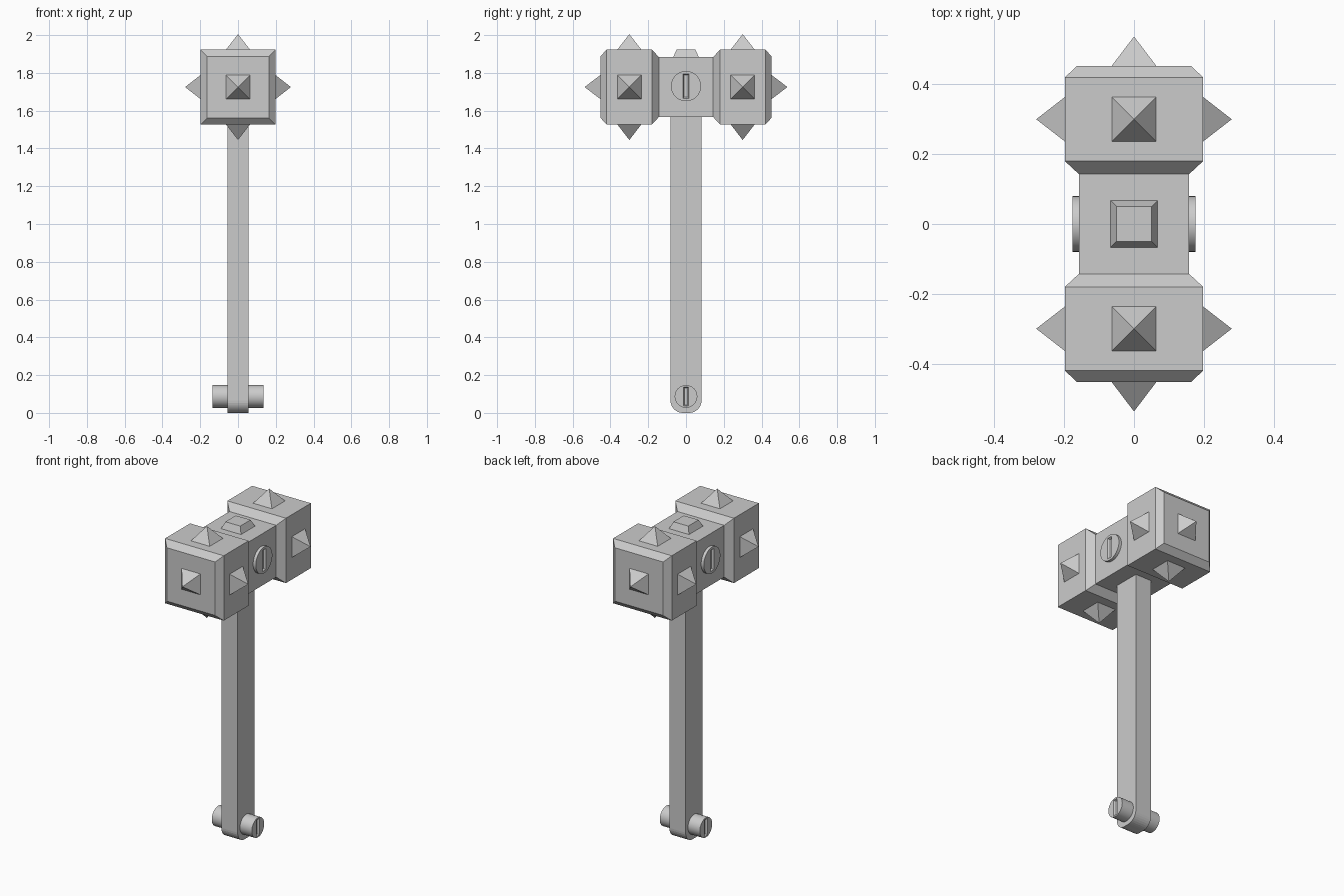
import bpy, bmesh, math
from mathutils import Matrix, Vector

if "Cube" in bpy.data.objects:
    bpy.data.objects.remove(bpy.data.objects["Cube"], do_unlink=True)

grey = bpy.data.materials.new("grey metal")
grey.use_nodes = True
COLOUR = (0.6, 0.6, 0.6, 1)
grey.diffuse_color = COLOUR
grey.node_tree.nodes["Principled BSDF"].inputs["Base Color"].default_value = COLOUR

HEAD_Z = 1.725
BLOCK_Y = 0.3


def finish(bm, name):
    """Turn a bmesh into a named object with the grey material."""
    bmesh.ops.recalc_face_normals(bm, faces=bm.faces)
    mesh = bpy.data.meshes.new(name)
    bm.to_mesh(mesh)
    bm.free()
    mesh.materials.append(grey)
    obj = bpy.data.objects.new(name, mesh)
    bpy.context.collection.objects.link(obj)
    return obj


def loft(name, rings):
    """Skin a list of closed rings and cap both ends."""
    bm = bmesh.new()
    loops = [[bm.verts.new(p) for p in ring] for ring in rings]
    n = len(loops[0])
    for a, b in zip(loops, loops[1:]):
        for i in range(n):
            j = (i + 1) % n
            bm.faces.new((a[i], a[j], b[j], b[i]))
    bm.faces.new(loops[0])
    bm.faces.new(loops[-1])
    return finish(bm, name)


def ring_y(y, h):
    """Square ring across the head at depth y."""
    return [(sx * h, y, HEAD_Z + sz * h) for sx, sz in ((-1, -1), (1, -1), (1, 1), (-1, 1))]


def frustum(name, base, direction, r1, r2, height):
    """Four-sided spike or stud pointing away from a face."""
    bm = bmesh.new()
    d = Vector(direction)
    place = Matrix.Translation(Vector(base) + d * height / 2) @ d.to_track_quat('Z', 'Y').to_matrix().to_4x4()
    root2 = math.sqrt(2)
    bmesh.ops.create_cone(bm, cap_ends=True, segments=4, radius1=r1 * root2, radius2=r2 * root2,
                          depth=height, matrix=place @ Matrix.Rotation(math.pi / 4, 4, 'Z'))
    bmesh.ops.remove_doubles(bm, verts=bm.verts, dist=1e-5)
    return finish(bm, name)


def slotted_pin(name, side, x_in, x_out, z, radius, slot_w, slot_h):
    """Round pin along x with a sloped screw slot in its outer end."""
    bm = bmesh.new()
    place = Matrix.Translation((side * (x_in + x_out) / 2, 0, z)) @ Matrix.Rotation(math.pi / 2, 4, 'Y')
    bmesh.ops.create_cone(bm, cap_ends=True, segments=32, radius1=radius, radius2=radius,
                          depth=x_out - x_in, matrix=place)
    pin = finish(bm, name)

    def slot(x, k):
        return [(side * x, sy * slot_w * k, z + sz * (slot_h - slot_w * (1 - k)))
                for sy, sz in ((-1, -1), (1, -1), (1, 1), (-1, 1))]
    cutter = loft(name + "_cutter", [slot(x_out - 0.012, 0.6), slot(x_out + 0.002, 1.05)])
    cutter.hide_render = True
    cut = pin.modifiers.new("slot", 'BOOLEAN')
    cut.operation = 'DIFFERENCE'
    cut.object = cutter
    cut.solver = 'EXACT'
    # Bake the cut so the cutter can go
    bpy.context.view_layer.update()
    baked = bpy.data.meshes.new_from_object(pin.evaluated_get(bpy.context.evaluated_depsgraph_get()))
    pin.modifiers.clear()
    pin.data = baked
    bpy.data.objects.remove(cutter, do_unlink=True)
    bpy.ops.object.select_all(action='DESELECT')
    pin.select_set(True)
    bpy.context.view_layer.objects.active = pin
    bpy.ops.object.shade_smooth_by_angle(angle=math.radians(30))


# Handle with a rounded lower end
W, R = 0.082, 0.065
profile = [(W, 1.57), (-W, 1.57)]
for i in range(9):
    a = math.pi + i * math.pi / 16
    profile.append((-W + R + R * math.cos(a), R + R * math.sin(a)))
for i in range(9):
    a = 1.5 * math.pi + i * math.pi / 16
    profile.append((W - R + R * math.cos(a), R + R * math.sin(a)))
loft("handle", [[(x, y, z) for y, z in profile] for x in (-0.055, 0.055)])

# Hammer head: core and two chamfered blocks
loft("head_core", [ring_y(-0.15, 0.158), ring_y(0.15, 0.158)])
for s, end in ((-1, "front"), (1, "back")):
    loft(end + "_block", [ring_y(s * y, h) for y, h in
                          ((0.143, 0.158), (0.18, 0.198), (0.42, 0.198), (0.453, 0.163))])
    # Spikes on every outer face of the block
    centre = Vector((0, s * BLOCK_Y, HEAD_Z))
    for side, d in (("left", (1, 0, 0)), ("right", (-1, 0, 0)), ("top", (0, 0, 1)), ("bottom", (0, 0, -1))):
        frustum(f"{end}_{side}_spike", centre + Vector(d) * 0.195, d, 0.066, 0, 0.085)
    frustum(end + "_end_spike", (0, s * 0.45, HEAD_Z), (0, s, 0), 0.066, 0, 0.087)

# Stud on top of the head
frustum("top_stud", (0, 0, 1.88), (0, 0, 1), 0.069, 0.05, 0.043)

# Screw discs on the head and pins through the handle foot
for s, side in ((1, "left"), (-1, "right")):
    slotted_pin(side + "_head_screw", s, 0.14, 0.176, 1.73, 0.08, 0.017, 0.065)
    slotted_pin(side + "_handle_pin", s, 0.04, 0.135, 0.087, 0.06, 0.014, 0.05)
